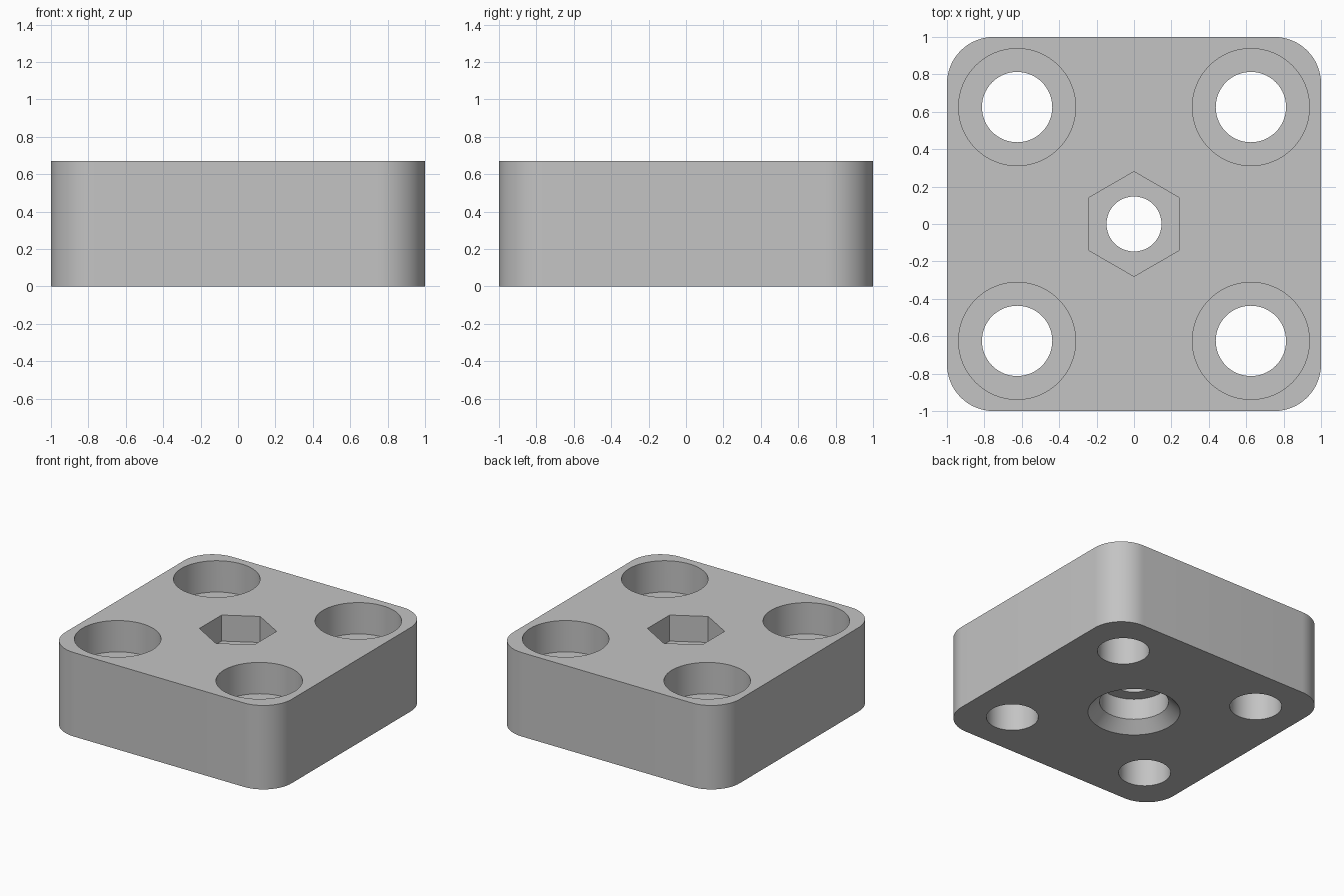
import bpy
import bmesh
from math import pi, sin, cos, radians

cube = bpy.data.objects.get("Cube")
if cube:
    bpy.data.objects.remove(cube, do_unlink=True)

HEIGHT = 0.67
CORNER = 0.25
OFFSET = 0.625

# One plain grey for the whole part
grey = bpy.data.materials.new("light grey")
grey.use_nodes = True
colour = (0.55, 0.55, 0.55, 1)
grey.diffuse_color = colour
grey.node_tree.nodes["Principled BSDF"].inputs["Base Color"].default_value = colour


def make_object(name, bm):
    bmesh.ops.recalc_face_normals(bm, faces=bm.faces)
    mesh = bpy.data.meshes.new(name)
    bm.to_mesh(mesh)
    bm.free()
    mesh.materials.append(grey)
    obj = bpy.data.objects.new(name, mesh)
    bpy.context.collection.objects.link(obj)
    return obj


def loft(name, rings):
    """Closed solid through a stack of rings with equal point counts."""
    bm = bmesh.new()
    loops = [[bm.verts.new(p) for p in ring] for ring in rings]
    for low, high in zip(loops, loops[1:]):
        for i in range(len(low)):
            j = (i + 1) % len(low)
            bm.faces.new((low[i], low[j], high[j], high[i]))
    bm.faces.new(loops[0])
    bm.faces.new(loops[-1])
    return make_object(name, bm)


def turned(name, profile, centre=(0, 0), sides=64, turn=0):
    """Solid turned from (radius, z) pairs."""
    angles = [turn + 2 * pi * i / sides for i in range(sides)]
    return loft(name, [[(centre[0] + r * cos(a), centre[1] + r * sin(a), z)
                        for a in angles] for r, z in profile])


# Block with rounded vertical corners
outline = []
for quarter, (sx, sy) in enumerate([(1, 1), (-1, 1), (-1, -1), (1, -1)]):
    for step in range(17):
        a = (quarter + step / 16) * pi / 2
        outline.append((sx * (1 - CORNER) + CORNER * cos(a),
                        sy * (1 - CORNER) + CORNER * sin(a)))
block = loft("mounting_block", [[(x, y, z) for x, y in outline] for z in (0, HEIGHT)])

# Counterbored bolt holes near the corners
floor = HEIGHT - 0.25
bolt_profile = [(0.188, -0.1), (0.188, floor), (0.313, floor), (0.313, HEIGHT + 0.1)]
cutters = [turned("bolt_hole_cutter", bolt_profile, (x, y))
           for x in (-OFFSET, OFFSET) for y in (-OFFSET, OFFSET)]

# Central hole with a chamfered round pocket below and a hexagonal pocket above
cutters.append(turned("centre_hole_cutter", [
    (0.383, -0.05), (0.25, 0.083), (0.25, 0.25), (0.147, 0.25), (0.147, 0.55)]))
cutters.append(turned("hex_pocket_cutter", [
    (0.28, HEIGHT - 0.208), (0.28, HEIGHT + 0.1)], sides=6, turn=pi / 6))

bpy.ops.object.select_all(action="DESELECT")
bpy.context.view_layer.objects.active = block
block.select_set(True)
for cutter in cutters:
    cutter.hide_render = True
    cut = block.modifiers.new("cut", "BOOLEAN")
    cut.operation = "DIFFERENCE"
    cut.solver = "EXACT"
    cut.object = cutter
    bpy.ops.object.modifier_apply(modifier=cut.name)
    bpy.data.objects.remove(cutter, do_unlink=True)

bpy.ops.object.shade_smooth_by_angle(angle=radians(30))
